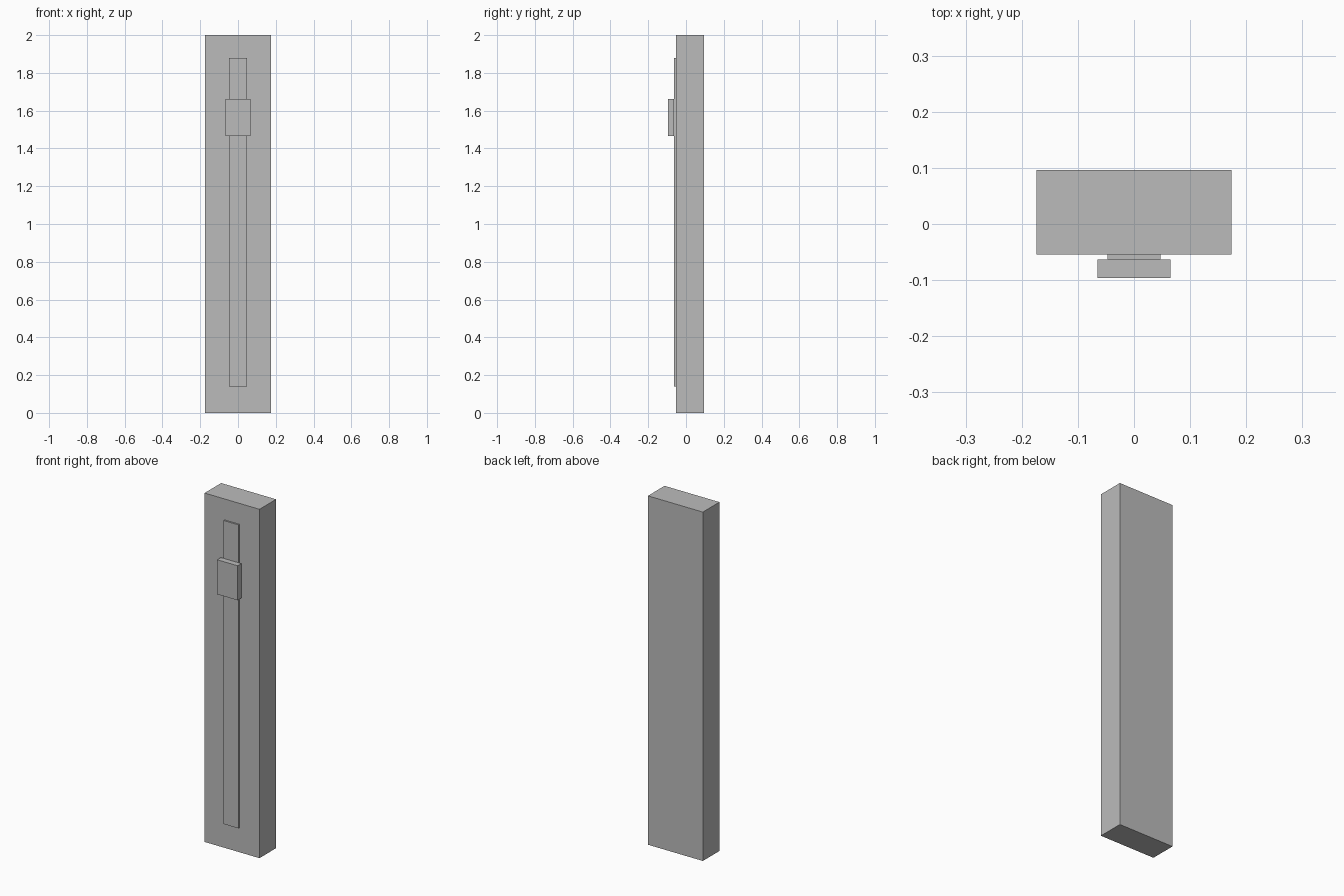
import bpy
from mathutils import Matrix, Vector

cube = bpy.data.objects.get("Cube")
if cube:
    bpy.data.objects.remove(cube, do_unlink=True)

# One plain grey for every part
grey = bpy.data.materials.new("plain_grey")
grey.use_nodes = True
grey.diffuse_color = (0.5, 0.5, 0.5, 1)
grey.node_tree.nodes["Principled BSDF"].inputs["Base Color"].default_value = grey.diffuse_color


def box(name, half_width, y_range, z_range):
    """Flat-faced box centred on x, spanning the given depth and height."""
    (y0, y1), (z0, z1) = y_range, z_range
    bpy.ops.mesh.primitive_cube_add(size=1)
    obj = bpy.context.object
    obj.name = obj.data.name = name
    size = Vector((2 * half_width, y1 - y0, z1 - z0, 1))
    centre = Vector((0, (y0 + y1) / 2, (z0 + z1) / 2))
    obj.data.transform(Matrix.Translation(centre) @ Matrix.Diagonal(size))
    obj.data.materials.append(grey)
    return obj


BACK, FACE, TRACK, FRONT = 0.096, -0.054, -0.063, -0.096

# Tall housing, raised track on its front, and the sliding knob on the track
box("housing", 0.174, (FACE, BACK), (0, 2))
box("slider_track", 0.047, (TRACK, FACE), (0.14, 1.88))
box("slider_knob", 0.065, (FRONT, TRACK), (1.465, 1.663))
